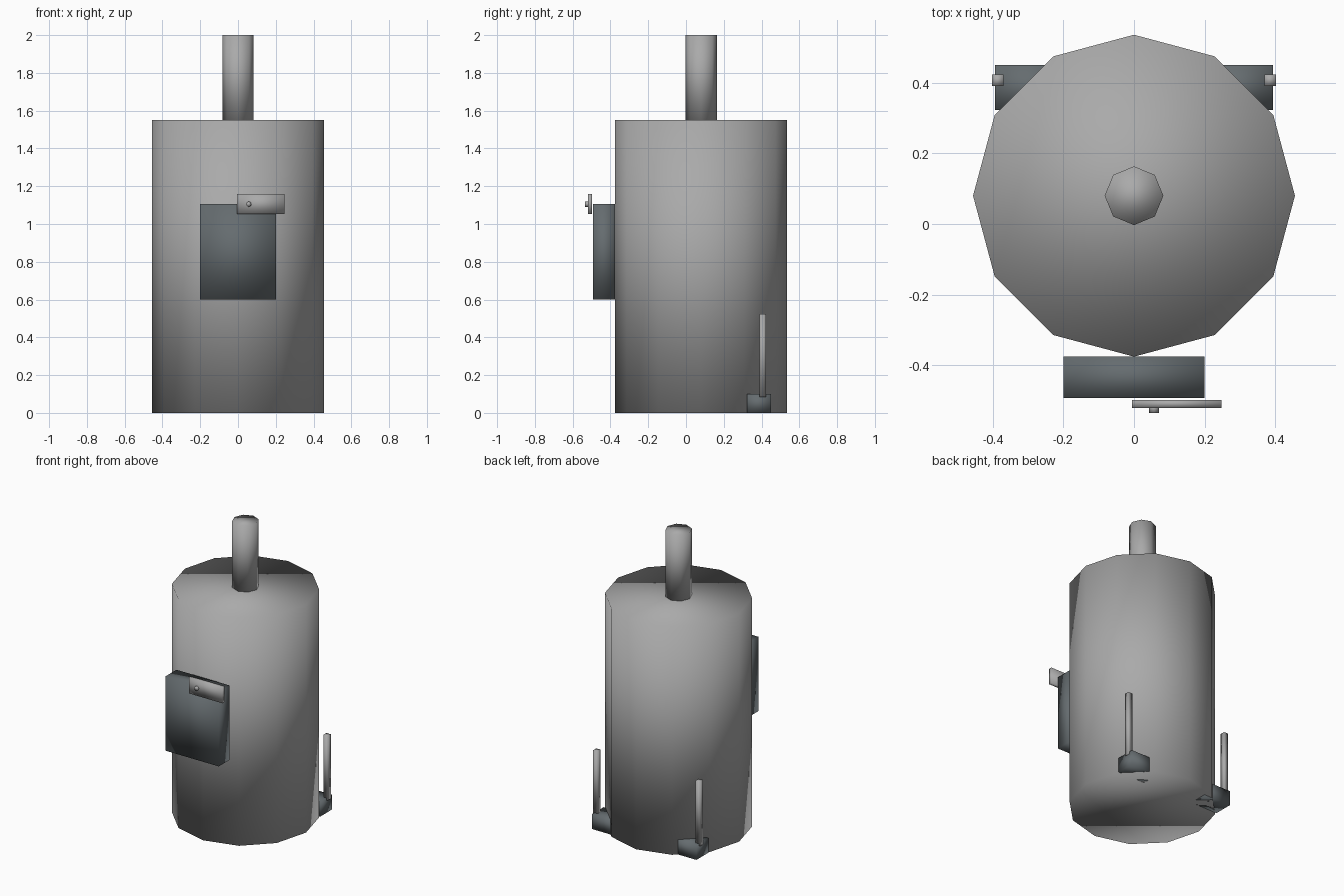
import bpy
from math import pi

cube = bpy.data.objects.get("Cube")
if cube:
    bpy.data.objects.remove(cube, do_unlink=True)


def material(name, rgb):
    m = bpy.data.materials.new(name)
    m.use_nodes = True
    m.diffuse_color = (*rgb, 1)
    m.node_tree.nodes["Principled BSDF"].inputs["Base Color"].default_value = (*rgb, 1)
    return m


grey = material("steel grey", (0.40, 0.40, 0.40))
slate = material("dark slate", (0.13, 0.15, 0.16))


def finish(name, mat):
    ob = bpy.context.object
    ob.name = name
    bpy.ops.object.transform_apply(location=False, rotation=True, scale=True)
    bpy.ops.object.shade_smooth()
    ob.data.materials.append(mat)


def box(name, mat, lo, hi):
    bpy.ops.mesh.primitive_cube_add(size=1, location=[(a + b) / 2 for a, b in zip(lo, hi)])
    bpy.context.object.scale = [b - a for a, b in zip(lo, hi)]
    finish(name, mat)


def cylinder(name, mat, sides, radius, depth, centre, rotation=(0, 0, 0)):
    bpy.ops.mesh.primitive_cylinder_add(vertices=sides, radius=radius, depth=depth,
                                        location=centre, rotation=rotation)
    finish(name, mat)


# Tank and chimney
cylinder("tank_body", grey, 12, 0.455, 1.55, (0, 0.08, 0.775))
cylinder("chimney", grey, 8, 0.083, 0.45, (0, 0.08, 1.775))

# Door with latch and pin
box("door", slate, (-0.2, -0.492, 0.6), (0.2, -0.375, 1.105))
box("latch", grey, (-0.005, -0.52, 1.052), (0.247, -0.497, 1.16))
cylinder("latch_pin", grey, 8, 0.014, 0.024, (0.057, -0.522, 1.105), (pi / 2, 0, 0))

# Foot pedals with upright levers on both back corners
for side, s in (("left", 1), ("right", -1)):
    x0, x1 = sorted((s * 0.19, s * 0.393))
    box(side + "_pedal", slate, (x0, 0.322, 0), (x1, 0.449, 0.1))
    x0, x1 = sorted((s * 0.369, s * 0.401))
    box(side + "_lever", grey, (x0, 0.39, 0.085), (x1, 0.423, 0.523))
